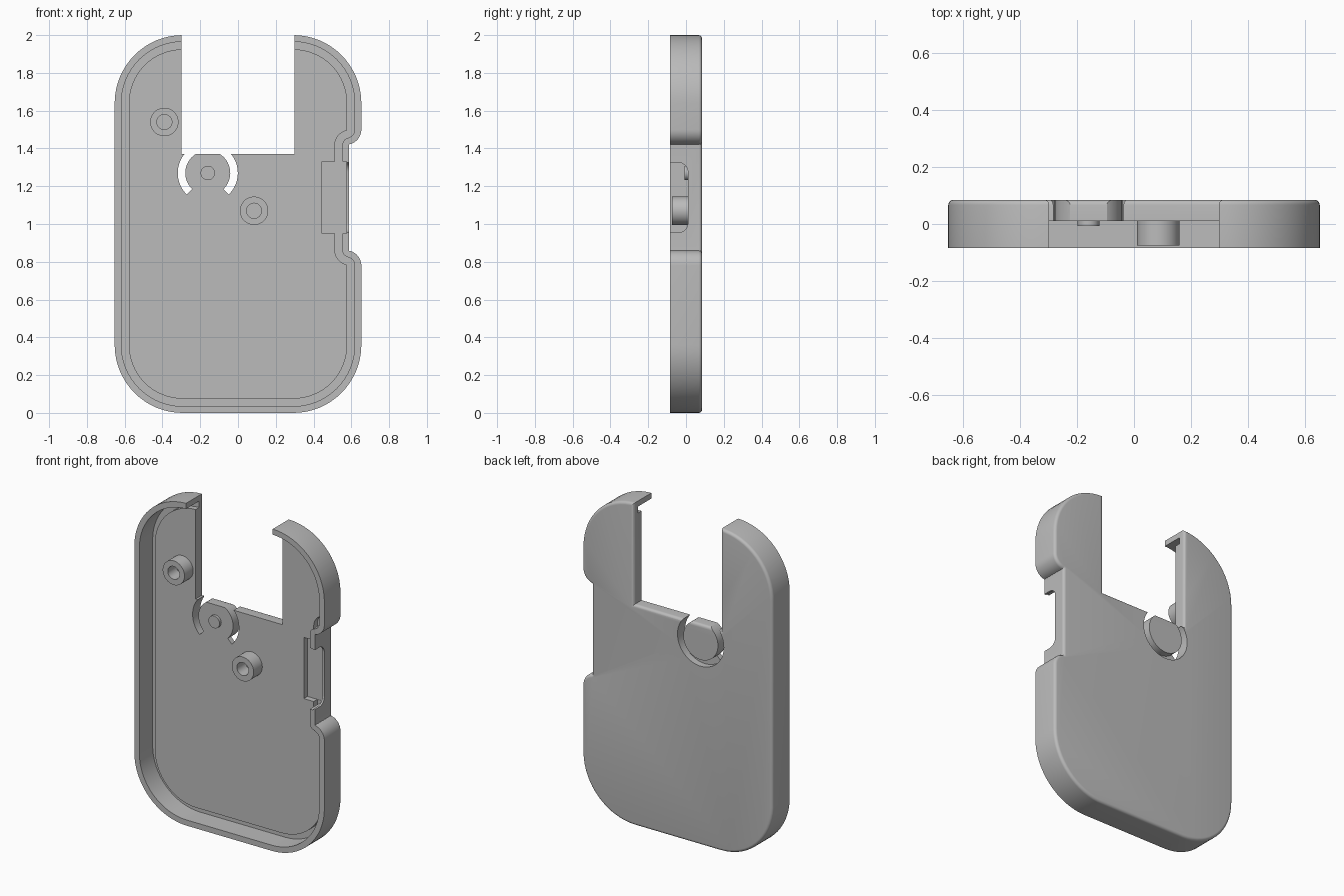
import bpy, bmesh
from math import sin, cos, pi, radians, atan2

old = bpy.data.objects.get("Cube")
if old:
    bpy.data.objects.remove(old)

grey = bpy.data.materials.new("plain grey")
grey.use_nodes = True
grey.diffuse_color = (0.5, 0.5, 0.5, 1)
grey.node_tree.nodes["Principled BSDF"].inputs["Base Color"].default_value = (0.5, 0.5, 0.5, 1)

FRONT, BACK, FLOOR, GROOVE = -0.085, 0.085, 0.01, 0.045
FILLET = 0.018
NOTCH_X, NOTCH_Z = 0.298, 1.37
BUTTON = (-0.16, 1.27)


def arc(cx, cz, r, a0, a1, n=16):
    return [(cx + r * cos(a0 + (a1 - a0) * i / n), cz + r * sin(a0 + (a1 - a0) * i / n))
            for i in range(n + 1)]


def loft(name, layers, closed=False):
    """Join equal-length (x, z) loops placed at depths y; cap the ends unless closed."""
    bm = bmesh.new()
    rings = [[bm.verts.new((x, y, z)) for x, z in pts] for pts, y in layers]
    n = len(rings[0])
    pairs = list(zip(rings, rings[1:]))
    if closed:
        pairs.append((rings[-1], rings[0]))
    else:
        bm.faces.new(rings[0])
        bm.faces.new(rings[-1])
    for a, b in pairs:
        for i in range(n):
            j = (i + 1) % n
            bm.faces.new((a[i], a[j], b[j], b[i]))
    bmesh.ops.recalc_face_normals(bm, faces=bm.faces)
    mesh = bpy.data.meshes.new(name)
    bm.to_mesh(mesh)
    bm.free()
    mesh.materials.append(grey)
    obj = bpy.data.objects.new(name, mesh)
    bpy.context.collection.objects.link(obj)
    return obj


def cut(target, cutter):
    mod = target.modifiers.new("cut", 'BOOLEAN')
    mod.operation, mod.solver, mod.object = 'DIFFERENCE', 'EXACT', cutter
    graph = bpy.context.evaluated_depsgraph_get()
    mesh = bpy.data.meshes.new_from_object(target.evaluated_get(graph))
    target.modifiers.clear()
    target.data = mesh
    bpy.data.objects.remove(cutter)


def outline(d):
    """Case outline moved inward by d, with the stepped-in stretch on the +x side."""
    hx, r = 0.653 - d, 0.36 - d
    cx, top, low = hx - r, 1.64, 0.36
    shoulder, corner, mid = (0.573, 1.5), (0.588, 1.42), 1.14
    turn = atan2(corner[1] - shoulder[1], corner[0] - shoulder[0])
    # shoulder going down: rounded outside, then round the inner corner
    upper = arc(*shoulder, 0.08 - d, 0, turn, 10)
    upper += arc(*corner, max(d, 0.001), turn + pi, pi, 8)
    lower = [(x, 2 * mid - z) for x, z in reversed(upper)]
    return (arc(cx, top, r, pi / 2, 0) + upper + lower + arc(cx, low, r, 0, -pi / 2)
            + arc(-cx, low, r, -pi / 2, -pi) + arc(-cx, top, r, pi, pi / 2))


def fillet_steps(n=5):
    for i in range(n + 1):
        a = pi / 2 * i / n
        yield FILLET * (1 - cos(a)), BACK - FILLET + FILLET * sin(a)


# Shell: floor, perimeter groove, rim, and filleted back edge
shell = loft("case_shell",
             [(outline(0.075), FLOOR), (outline(0.075), GROOVE), (outline(0.035), GROOVE),
              (outline(0.035), FRONT), (outline(0), FRONT)]
             + [(outline(d), y) for d, y in fillet_steps()])


def rect(x0, x1, z0, z1):
    return [(x0, z0), (x1, z0), (x1, z1), (x0, z1)]


# Ring slot round the button: open arms, and a blind groove across the hinge
def sector(r0, r1, a0, a1):
    return (arc(*BUTTON, r1, radians(a0), radians(a1), 48)
            + arc(*BUTTON, r0, radians(a1), radians(a0), 48))


slot = sector(0.119, 0.159, -46, 226)
cut(shell, loft("slot_cutter", [(slot, -0.03), (slot, 0.2)]))
hinge = sector(0.1192, 0.1588, 215, 325)
cut(shell, loft("hinge_cutter", [(hinge, 0.042), (hinge, 0.2)]))

# Large top notch, flared at the back to round its edge
notch = [(rect(-NOTCH_X, NOTCH_X, NOTCH_Z, 2.2), -0.2)]
notch += [(rect(-NOTCH_X - d, NOTCH_X + d, NOTCH_Z - d, 2.2), y) for d, y in fillet_steps()]
notch.append((notch[-1][0], 0.2))
cut(shell, loft("notch_cutter", notch))

# Connector pocket in the floor, and the rounded opening through the side wall
pocket = rect(0.445, 0.575, 0.95, 1.33)
cut(shell, loft("pocket_cutter", [(pocket, -0.2), (pocket, GROOVE + 0.001)]))
R = 0.05
profile = ([(-0.2, 0.955)] + arc(FLOOR - R, 0.955 + R, R, -pi / 2, 0, 8)
           + arc(FLOOR - R, 1.325 - R, R, 0, pi / 2, 8) + [(-0.2, 1.325)])
opening = loft("opening_cutter", [(profile, 0.5), (profile, 0.8)])
for v in opening.data.vertices:
    v.co.x, v.co.y = v.co.y, v.co.x
opening.data.flip_normals()
cut(shell, opening)

parts = [shell]


def circle(c, r):
    return arc(*c, r, 0, 2 * pi * 47 / 48, 47)


# Screw bosses
for name, c in (("upper_boss", (-0.39, 1.54)), ("lower_boss", (0.085, 1.07))):
    inner, outer = circle(c, 0.04), circle(c, 0.075)
    parts.append(loft(name, [(outer, 0.015), (outer, -0.075), (inner, -0.075), (inner, 0.015)],
                      closed=True))

# Pin on the button
pin = circle(BUTTON, 0.038)
parts.append(loft("button_pin", [(pin, 0.015), (pin, -0.007)]))

bpy.ops.object.select_all(action='DESELECT')
for p in parts:
    p.select_set(True)
bpy.context.view_layer.objects.active = shell
bpy.ops.object.shade_smooth_by_angle(angle=radians(30))
